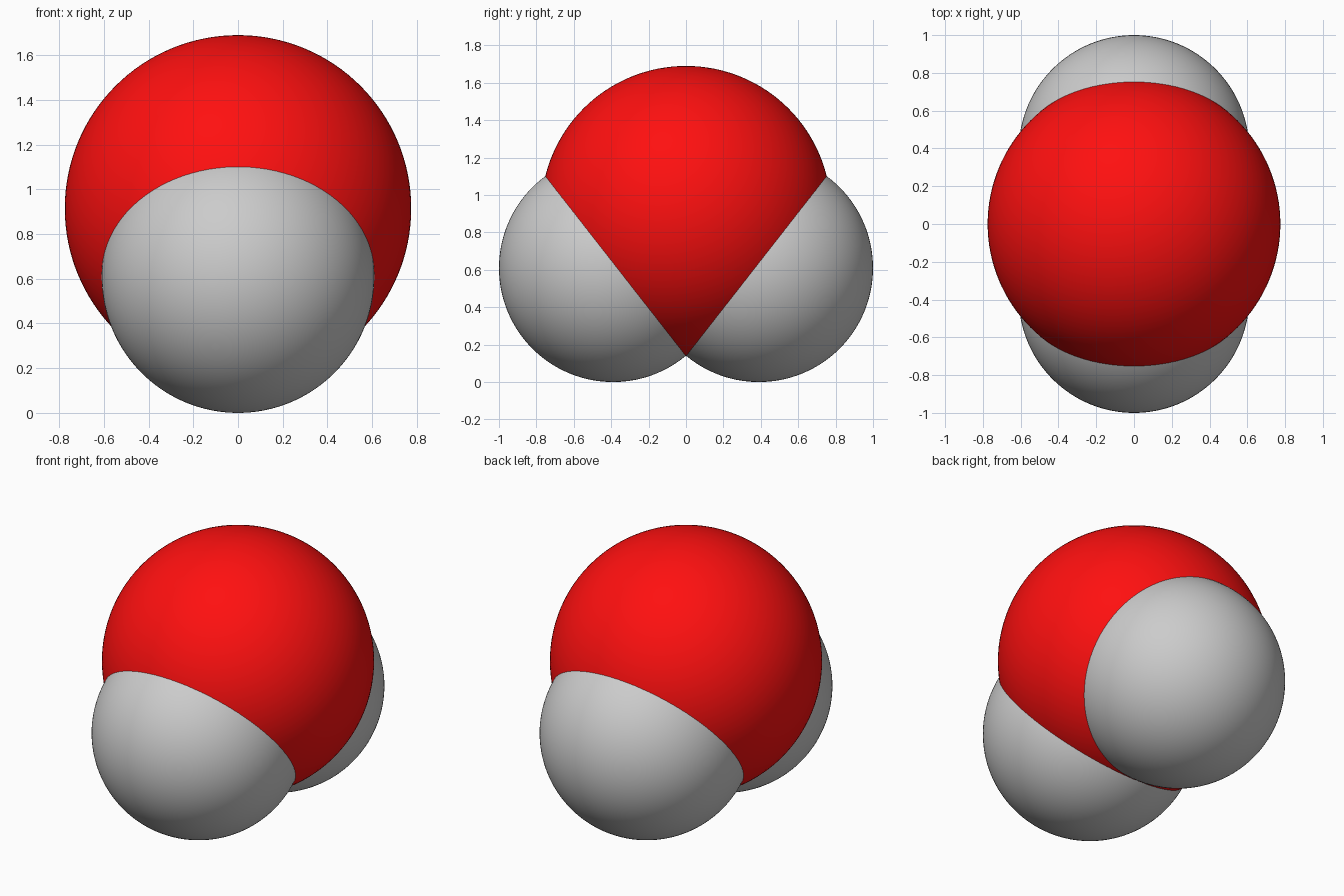
import bpy

if "Cube" in bpy.data.objects:
    bpy.data.objects.remove(bpy.data.objects["Cube"])


def ball(name, radius, location):
    bpy.ops.mesh.primitive_uv_sphere_add(
        segments=128, ring_count=64, radius=radius, location=location)
    obj = bpy.context.object
    obj.name = name
    bpy.ops.object.shade_smooth()
    return obj


# Large red atom
red = bpy.data.materials.new("red")
red.diffuse_color = (1.0, 0.005, 0.005, 1.0)
red.use_nodes = True
red.node_tree.nodes["Principled BSDF"].inputs["Base Color"].default_value = red.diffuse_color
ball("large_atom", 0.775, (0, 0, 0.915)).data.materials.append(red)

# Two small grey atoms, front and back
for name, side in (("small_atom_front", -1), ("small_atom_back", 1)):
    ball(name, 0.61, (0, side * 0.39, 0.61))
